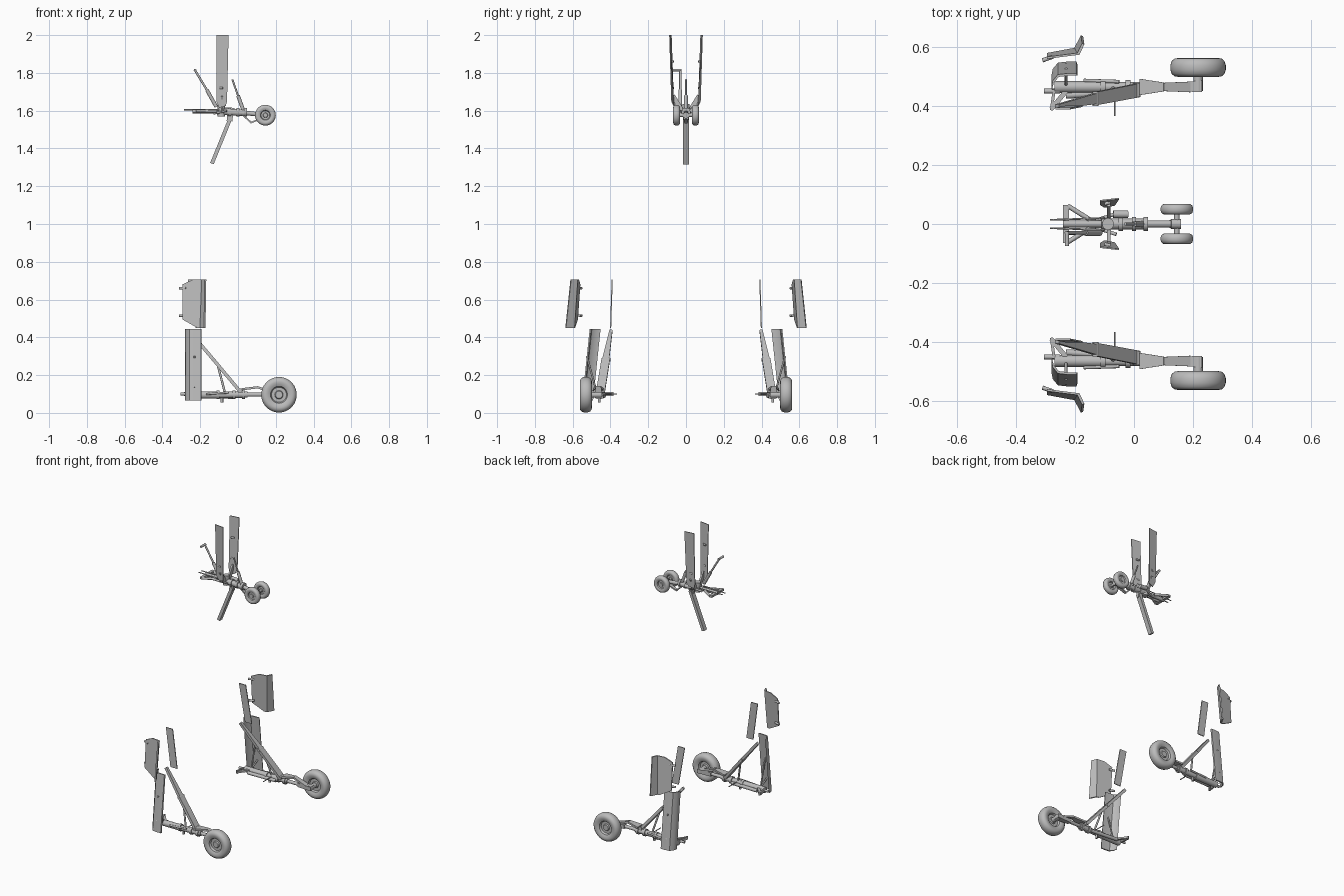
import bpy, bmesh, math
from mathutils import Vector as V

if "Cube" in bpy.data.objects:
    bpy.data.objects.remove(bpy.data.objects["Cube"], do_unlink=True)

grey = bpy.data.materials.new("light grey")
grey.use_nodes = True
grey.diffuse_color = (0.5, 0.5, 0.5, 1)
grey.node_tree.nodes["Principled BSDF"].inputs["Base Color"].default_value = (0.5, 0.5, 0.5, 1)

side = 1  # sign applied to y, so each part can be built for both sides


def finish(name, bm):
    for v in bm.verts:
        v.co.y *= side
    bmesh.ops.recalc_face_normals(bm, faces=bm.faces)
    me = bpy.data.meshes.new(name)
    bm.to_mesh(me)
    bm.free()
    me.materials.append(grey)
    ob = bpy.data.objects.new(name, me)
    bpy.context.collection.objects.link(ob)
    bpy.ops.object.select_all(action='DESELECT')
    ob.select_set(True)
    bpy.context.view_layer.objects.active = ob
    bpy.ops.object.shade_smooth_by_angle(angle=math.radians(35))


def loft(name, rings):
    """Closed skin through equal rings of points, capped at both ends."""
    bm = bmesh.new()
    rows = [[bm.verts.new(p) for p in r] for r in rings]
    n = len(rows[0])
    for a, b in zip(rows, rows[1:]):
        for i in range(n):
            bm.faces.new((a[i], a[(i + 1) % n], b[(i + 1) % n], b[i]))
    bm.faces.new(rows[0])
    bm.faces.new(rows[-1])
    finish(name, bm)


def rod(name, p, q, r, r2=None, n=14):
    p, q = V(p), V(q)
    rot = (q - p).to_track_quat('Z', 'Y')
    ring = [V((math.cos(t), math.sin(t), 0)) for t in (math.tau * i / n for i in range(n))]
    loft(name, [[c + rot @ (v * k) for v in ring] for c, k in ((p, r), (q, r2 or r))])


def beam(name, p, q, w, w2, t):
    """Tapered flat bar, its width lying along y as far as possible."""
    p, q = V(p), V(q)
    d = (q - p).normalized()
    ref = V((0, 0, 1)) if abs(d.y) > 0.8 else V((0, 1, 0))
    u = (ref - d * ref.dot(d)).normalized()
    k = d.cross(u) * t / 2
    loft(name, [[c + u * a + k, c - u * a + k, c - u * a - k, c + u * a - k]
                for c, a in ((p, w / 2), (q, w2 / 2))])


def plate(name, pts, off):
    loft(name, [[V(p) for p in pts], [V(p) + V(off) for p in pts]])


def wheel(name, c, R, w):
    half = [(0.001, .6), (.2, .6), (.24, .35), (.42, .35), (.48, .75), (.58, .88),
            (.72, 1), (.85, .93), (.95, .68), (1, .25)]
    prof = half + [(r, -y) for r, y in reversed(half)]
    n = 36
    rings = []
    for r, y in prof:
        rings.append([V(c) + V((r * R * math.cos(math.tau * i / n), y * w,
                                r * R * math.sin(math.tau * i / n))) for i in range(n)])
    loft(name, rings)


# Main gear, mirrored across the centre plane
for side, tag in ((1, "left_"), (-1, "right_")):
    wheel(tag + "main_wheel", (.217, .53, .096), .094, .032)
    rod(tag + "main_axle", (.217, .45, .096), (.217, .545, .096), .016)
    rod(tag + "main_cylinder", (-.27, .464, .095), (-.1, .464, .095), .02)
    rod(tag + "main_barrel", (-.1, .464, .095), (.05, .464, .097), .017)
    rod(tag + "main_piston", (.05, .464, .097), (.2, .464, .097), .011)
    for x in (-.105, -.02, .03):
        rod(tag + "main_collar", (x - .008, .464, .096), (x + .008, .464, .096), .024)
    beam(tag + "axle_block", (.13, .464, .097), (.23, .466, .097), .026, .04, .026)
    # torque links
    beam(tag + "upper_torque_link", (.02, .464, .125), (.1, .464, .135), .055, .03, .012)
    beam(tag + "lower_torque_link", (.1, .464, .137), (.19, .464, .105), .028, .036, .012)
    # folding brace
    beam(tag + "upper_brace", (-.26, .397, .435), (-.13, .425, .282), .016, .036, .018)
    beam(tag + "lower_brace", (-.13, .425, .282), (.01, .452, .115), .044, .046, .018)
    rod(tag + "brace_hinge", (-.13, .4, .282), (-.13, .448, .282), .01)
    rod(tag + "brace_link", (-.105, .433, .245), (-.07, .46, .11), .006)
    rod(tag + "brace_pin", (.01, .43, .118), (.01, .478, .118), .012)
    # pivot frame, actuators and pipes
    beam(tag + "pivot_arm", (-.23, .45, .1), (-.28, .39, .1), .016, .016, .012)
    beam(tag + "pivot_bar", (-.28, .385, .1), (-.27, .455, .1), .02, .02, .01)
    rod(tag + "pivot_pin", (-.305, .45, .1), (-.25, .45, .1), .008)
    rod(tag + "actuator", (-.23, .435, .09), (-.03, .448, .085), .011)
    rod(tag + "side_pipe", (-.17, .486, .1), (-.05, .482, .108), .006)
    rod(tag + "cross_rod", (-.065, .365, .1), (-.065, .46, .1), .003)
    rod(tag + "drop_lug", (-.085, .46, .055), (-.085, .46, .09), .007)
    # curved leg door
    outline = ((-.28, -.05), (-.275, -.025), (-.258, -.004), (-.225, 0), (-.195, 0))
    loft(tag + "leg_door", [
        [V((x, y0 + d, z)) for x, d in outline] +
        [V((x + .003, y0 + d - .008, z)) for x, d in reversed(outline)]
        for y0, z in ((.55, .065), (.51, .445))])
    for z in (.14, .3):
        rod(tag + "door_stay", (-.23, .47, .1), (-.23, .555 - z * .1, z), .005)
    # folded outer bay door with hinges
    plate(tag + "bay_door", [(-.295, .559, .68), (-.24, .566, .705), (-.185, .573, .705),
                             (-.195, .59, .45), (-.215, .587, .45), (-.295, .572, .495)],
          (0, .007, 0))
    plate(tag + "bay_door_flange", [(-.185, .573, .705), (-.168, .608, .705),
                                    (-.172, .635, .45), (-.195, .59, .45)], (-.008, .004, 0))
    for z in (.66, .515):
        rod(tag + "bay_hinge", (-.31, .554, z), (-.275, .566, z), .007)
    # inner bay door
    plate(tag + "inner_door", [(-.265, .388, .705), (-.215, .388, .705),
                               (-.175, .396, .45), (-.225, .396, .45)], (0, .006, 0))

    # Paired nose parts
    wheel(tag + "nose_wheel", (.145, .05, 1.576), .055, .018)
    plate(tag + "nose_door", [(-.115, .076, 2), (-.05, .084, 2), (-.058, .073, 1.65),
                              (-.065, .062, 1.625), (-.1, .055, 1.615), (-.115, .064, 1.65)],
          (0, .005, 0))
    for z in (1.72, 1.86):
        rod(tag + "nose_door_hinge", (-.1, .068, z), (-.08, .073, z), .006)
    beam(tag + "nose_door_arm", (-.085, .068, 1.68), (-.085, .025, 1.6), .02, .03, .012)
    rod(tag + "nose_frame_side", (-.225, .062, 1.598), (-.15, .015, 1.598), .008)
    beam(tag + "nose_frame_end", (-.23, .065, 1.598), (-.23, .012, 1.598), .014, .014, .02)
    rod(tag + "nose_pipe", (-.285, .014, 1.605), (-.1, .02, 1.605), .003)
    rod(tag + "nose_lower_stay", (-.13, .012, 1.585), (-.06, .035, 1.6), .006)

# Nose gear centre parts
side = 1
rod("nose_cylinder", (-.24, 0, 1.598), (-.1, 0, 1.596), .012)
rod("nose_barrel", (-.11, 0, 1.596), (.04, 0, 1.588), .018)
rod("nose_piston", (.04, 0, 1.588), (.145, 0, 1.576), .012)
rod("nose_axle", (.145, -.06, 1.576), (.145, .06, 1.576), .009)
rod("nose_hub", (.125, 0, 1.578), (.158, 0, 1.575), .017)
rod("nose_steering_post", (-.088, 0, 1.57), (-.088, 0, 1.635), .02)
for cx in (-.045, .0, .04):
    rod("nose_collar", (cx - .007, 0, 1.592), (cx + .007, 0, 1.592), .024)
rod("steering_motor", (-.07, .033, 1.605), (-.02, .033, 1.602), .013)
beam("nose_centre_door", (-.038, 0, 1.565), (-.138, 0, 1.32), .03, .03, .02)
beam("centre_door_lug", (-.04, 0, 1.59), (-.045, 0, 1.545), .02, .02, .03)
# retraction rod and its crank
rod("retraction_rod", (-.23, -.03, 1.818), (-.165, -.03, 1.71), .006)
rod("retraction_sleeve", (-.165, -.03, 1.71), (-.115, -.03, 1.62), .01)
rod("retraction_crank", (-.227, -.075, 1.815), (-.227, -.025, 1.815), .007)
rod("nose_stay", (-.22, -.03, 1.597), (-.11, -.03, 1.597), .007)
# upright brace and torque links
rod("upright_rod", (-.03, 0, 1.765), (0, 0, 1.68), .005)
rod("upright_sleeve", (0, 0, 1.68), (.032, 0, 1.592), .01)
beam("nose_upper_link", (.015, 0, 1.585), (.07, 0, 1.537), .026, .016, .008)
beam("nose_lower_link", (.065, 0, 1.535), (.125, 0, 1.56), .016, .026, .008)
